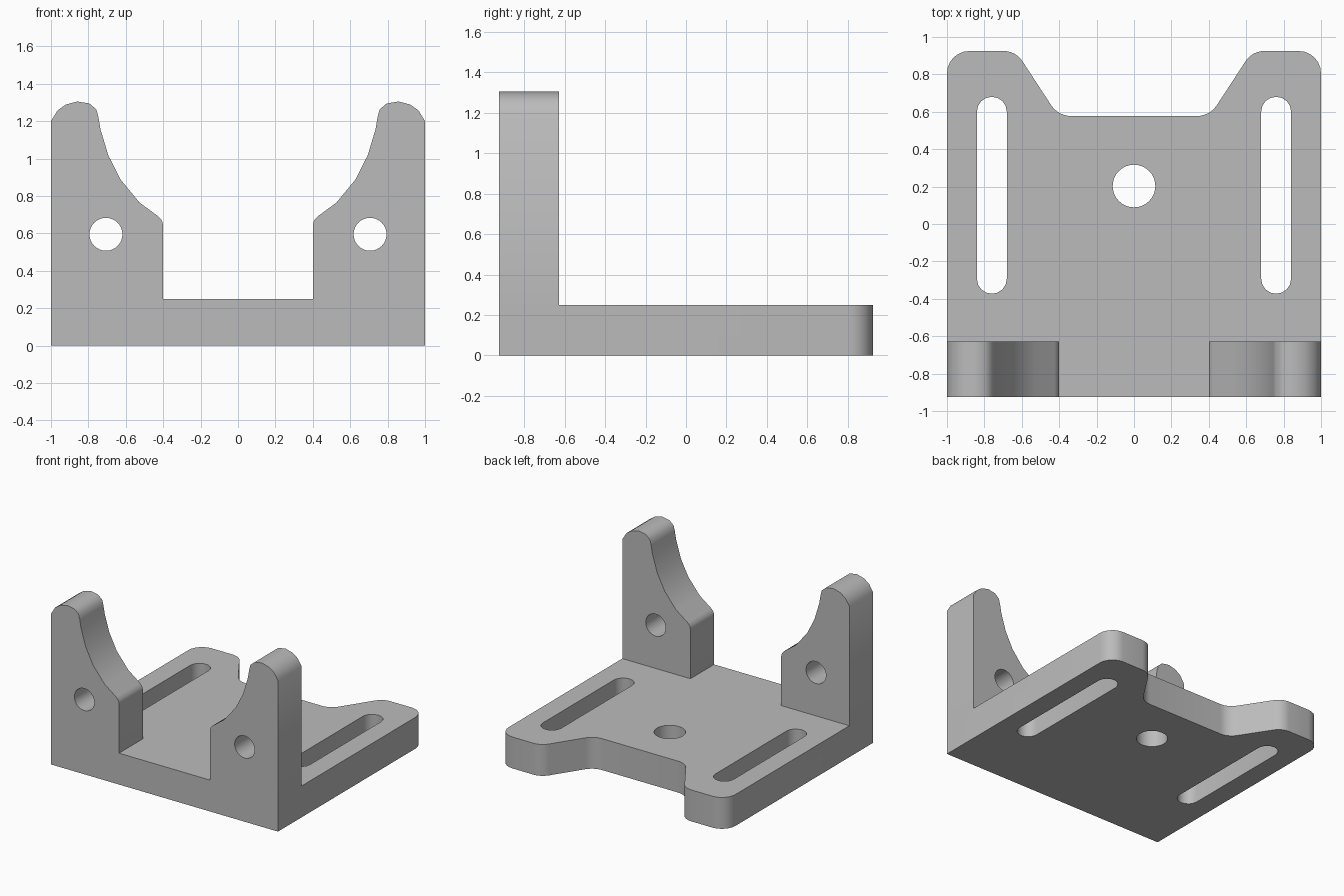
import bpy, bmesh, math
from mathutils import Vector, Matrix

cube = bpy.data.objects.get("Cube")
if cube:
    bpy.data.objects.remove(cube, do_unlink=True)

grey = bpy.data.materials.new("plain grey")
grey.use_nodes = True
COLOUR = (0.5, 0.5, 0.5, 1)
grey.diffuse_color = COLOUR
grey.node_tree.nodes["Principled BSDF"].inputs["Base Color"].default_value = COLOUR


def rounded(corners, steps=6):
    """Closed outline from (x, y, radius) corners with filleted arcs."""
    out = []
    for i, (x, y, r) in enumerate(corners):
        p = Vector((x, y))
        if r == 0:
            out.append(p)
            continue
        a = (Vector(corners[i - 1][:2]) - p).normalized()
        b = (Vector(corners[(i + 1) % len(corners)][:2]) - p).normalized()
        half = a.angle(b) / 2
        centre = p + (a + b).normalized() * r / math.sin(half)
        start = p + a * r / math.tan(half) - centre
        end = p + b * r / math.tan(half) - centre
        sweep = start.angle_signed(end)
        for k in range(steps + 1):
            out.append(centre + Matrix.Rotation(-sweep * k / steps, 2) @ start)
    return out


def circle(x, y, r, n=32):
    return [Vector((x + r * math.cos(math.tau * k / n), y + r * math.sin(math.tau * k / n)))
            for k in range(n)]


def slot(x, y0, y1, r, n=8):
    ends = [(y1 - r, 0), (y0 + r, math.pi)]
    return [Vector((x + r * math.cos(a + math.pi * k / n), y + r * math.sin(a + math.pi * k / n)))
            for y, a in ends for k in range(n + 1)]


def plate(name, loops, depth, place):
    """Fill an outline with holes, extrude it and place it."""
    bm = bmesh.new()
    edges = []
    for loop in loops:
        vs = [bm.verts.new((p.x, p.y, 0)) for p in loop]
        edges += [bm.edges.new((vs[i - 1], vs[i])) for i in range(len(vs))]
    bmesh.ops.triangle_fill(bm, edges=edges, use_beauty=True)
    ext = bmesh.ops.extrude_face_region(bm, geom=bm.faces[:], use_keep_orig=True)
    bmesh.ops.translate(bm, vec=(0, 0, depth),
                        verts=[g for g in ext["geom"] if isinstance(g, bmesh.types.BMVert)])
    bmesh.ops.transform(bm, matrix=place, verts=bm.verts[:])
    bmesh.ops.recalc_face_normals(bm, faces=bm.faces[:])
    bmesh.ops.dissolve_limit(bm, angle_limit=0.01, verts=bm.verts[:], edges=bm.edges[:])
    mesh = bpy.data.meshes.new(name)
    bm.to_mesh(mesh)
    bm.free()
    mesh.materials.append(grey)
    obj = bpy.data.objects.new(name, mesh)
    bpy.context.collection.objects.link(obj)
    return obj


FRONT, BACK, THICK = -0.925, 0.925, 0.25

# Base plate: notched back edge, two slots and a centre hole
half = [(1, FRONT, 0), (1, BACK, 0.12), (0.632, BACK, 0.12), (0.405, 0.577, 0.13)]
outline = rounded(half + [(-x, y, r) for x, y, r in reversed(half)])
base = plate("base_plate", [outline, circle(0, 0.203, 0.114),
                            slot(0.76, -0.373, 0.68, 0.08), slot(-0.76, -0.373, 0.68, 0.08)],
             THICK, Matrix.Identity(4))

# Front uprights: curved inner edge, rounded top and a bolt hole
profile = [(1, THICK), (1, 1.2), (0.965, 1.257), (0.92, 1.289), (0.858, 1.305),
           (0.794, 1.294), (0.757, 1.262), (0.746, 1.22), (0.735, 1.155), (0.693, 1.016),
           (0.628, 0.888), (0.527, 0.765), (0.425, 0.69), (0.406, 0.668), (0.4, 0.645),
           (0.4, THICK)]
stand = Matrix.Translation((0, -0.627, 0)) @ Matrix.Rotation(math.pi / 2, 4, "X")
uprights = []
for side, name in ((1, "left_upright"), (-1, "right_upright")):
    loop = [Vector((side * x, z)) for x, z in profile]
    uprights.append(plate(name, [loop, circle(side * 0.706, 0.595, 0.088)],
                          FRONT * -1 - 0.627, stand))

# Fuse the uprights into the base as one bracket
bpy.context.view_layer.objects.active = base
for part in uprights:
    mod = base.modifiers.new("fuse", "BOOLEAN")
    mod.operation, mod.solver, mod.object = "UNION", "EXACT", part
    bpy.ops.object.modifier_apply(modifier=mod.name)
    bpy.data.objects.remove(part, do_unlink=True)
base.name = "bracket"

# Smooth the rounded edges, keep the corners sharp
bpy.ops.object.select_all(action="DESELECT")
base.select_set(True)
bpy.ops.object.shade_smooth_by_angle(angle=math.radians(35))
